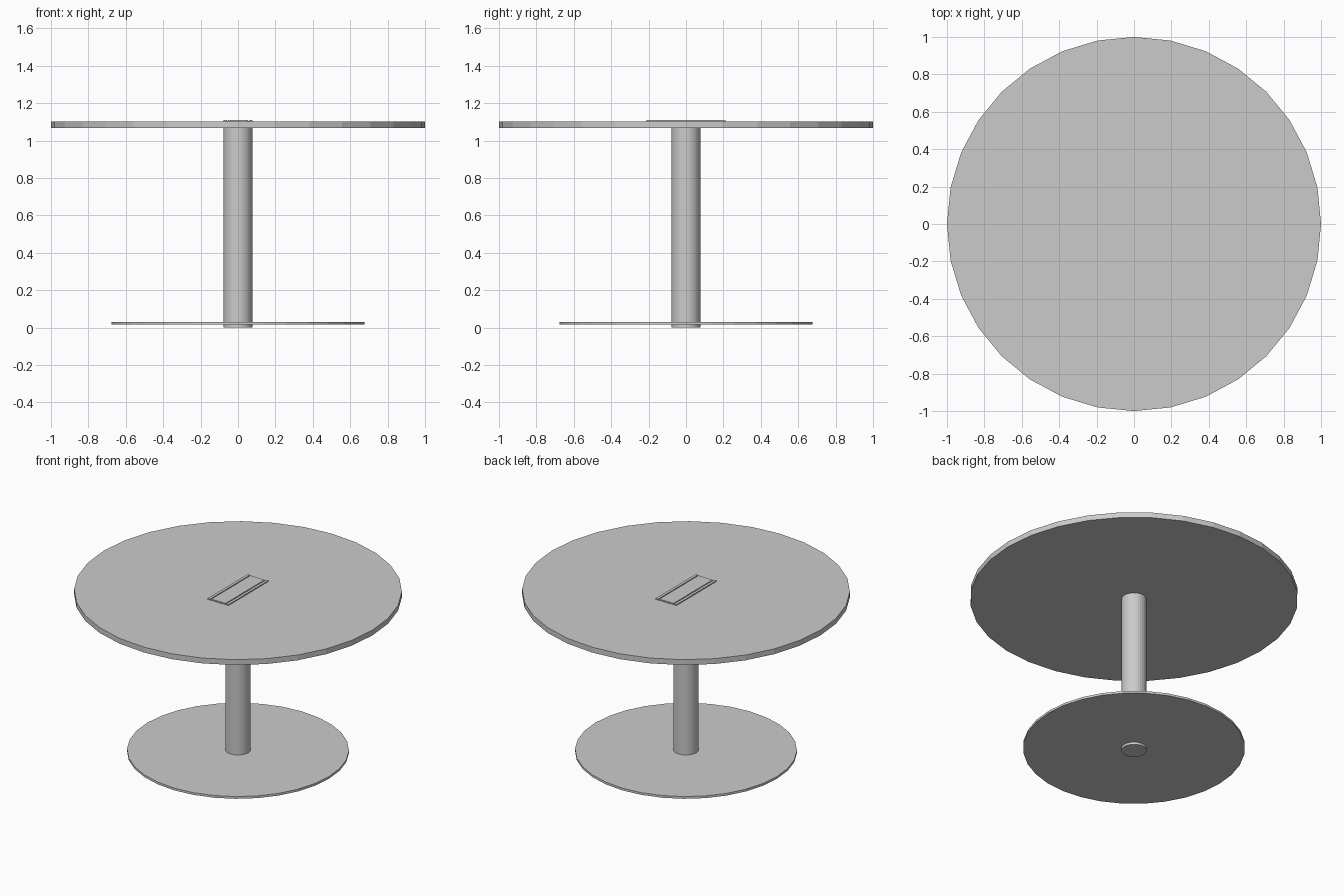
import bpy

cube = bpy.data.objects.get("Cube")
if cube:
    bpy.data.objects.remove(cube, do_unlink=True)

# Single grey finish for every part
grey = bpy.data.materials.new("light grey")
grey.use_nodes = True
colour = (0.6, 0.6, 0.6, 1)
grey.diffuse_color = colour
grey.node_tree.nodes["Principled BSDF"].inputs["Base Color"].default_value = colour


def finish(name):
    obj = bpy.context.object
    obj.name = name
    obj.data.materials.append(grey)
    return obj


def disc(name, radius, z0, z1):
    bpy.ops.mesh.primitive_cylinder_add(
        vertices=32, radius=radius, depth=z1 - z0, location=(0, 0, (z0 + z1) / 2))
    return finish(name)


def block(name, x, width, length, z0, z1):
    bpy.ops.mesh.primitive_cube_add(size=1, location=(x, 0, (z0 + z1) / 2))
    obj = finish(name)
    obj.scale = (width, length, z1 - z0)
    bpy.ops.object.transform_apply(location=False, rotation=False, scale=True)
    return obj


# Round top, pedestal and foot plate
TOP = 1.103
disc("table_top", 1.0, 1.067, TOP)
disc("column", 0.077, 0.0, 1.067)
disc("base_plate", 0.677, 0.016, 0.031)

# Cable hatch: lid between two long rims, separated by narrow grooves
block("hatch_plate", 0, 0.156, 0.424, TOP - 0.005, TOP + 0.003)
block("hatch_lid", 0, 0.106, 0.416, TOP, TOP + 0.007)
for side, sign in (("left", 1), ("right", -1)):
    block("hatch_rim_" + side, sign * 0.069, 0.018, 0.424, TOP, TOP + 0.007)
